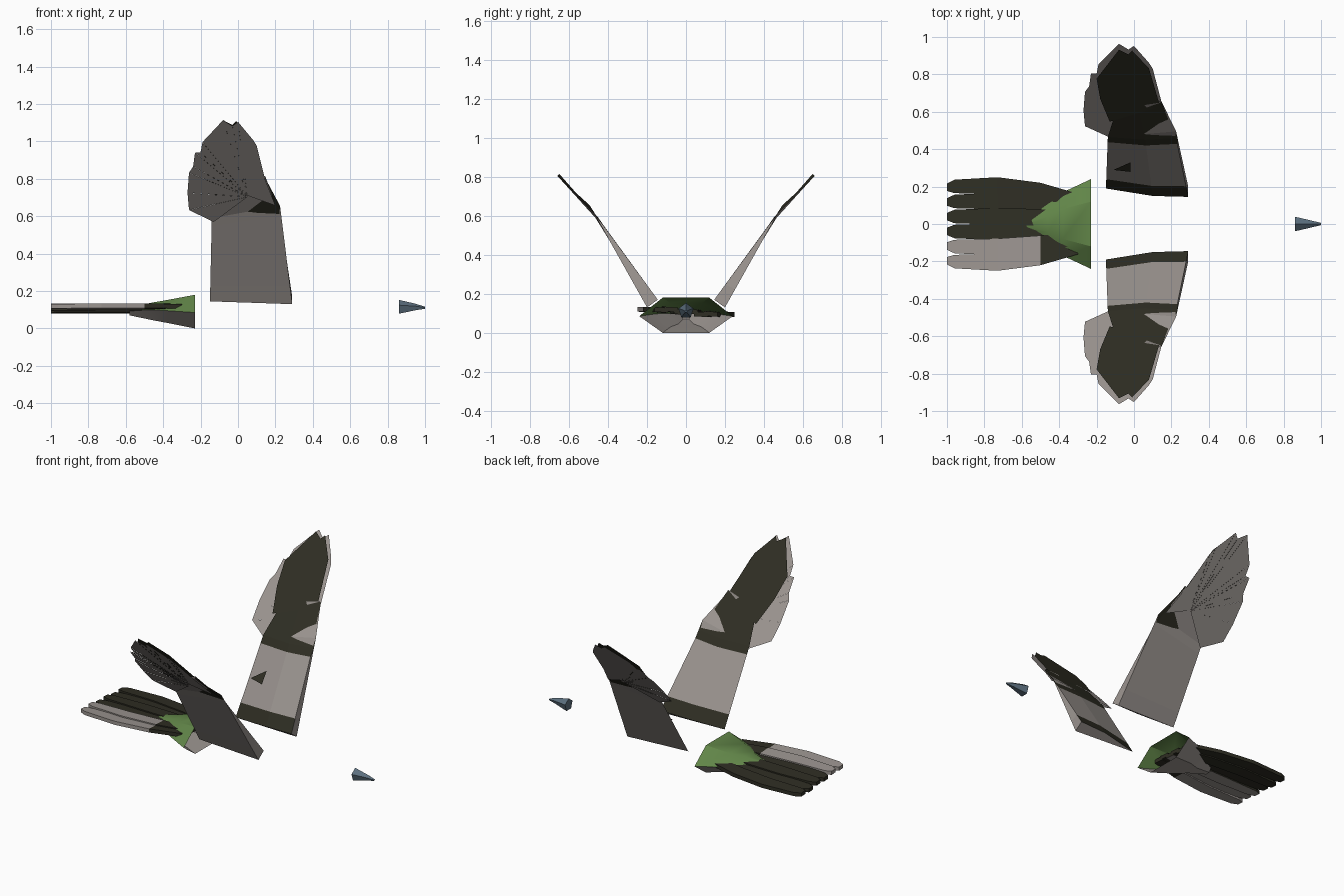
import bpy, bmesh
from mathutils import Vector

cube = bpy.data.objects.get("Cube")
if cube:
    bpy.data.objects.remove(cube)


def material(name, rgb):
    m = bpy.data.materials.new(name)
    m.use_nodes = True
    m.diffuse_color = (*rgb, 1)
    m.node_tree.nodes["Principled BSDF"].inputs["Base Color"].default_value = (*rgb, 1)
    return m


PALETTE = [material("warm grey", (0.33, 0.30, 0.28)),
           material("dark olive", (0.028, 0.027, 0.017)),
           material("moss green", (0.12, 0.235, 0.065)),
           material("slate blue", (0.107, 0.16, 0.21))]
GREY, DARK, GREEN, BLUE = range(4)


def make(name, verts, faces, rule, smooth=False):
    """Mesh object whose face colours come from rule(face)."""
    bm = bmesh.new()
    vs = [bm.verts.new(v) for v in verts]
    for f in faces:
        bm.faces.new([vs[i] for i in f])
    bmesh.ops.recalc_face_normals(bm, faces=bm.faces)
    for f in bm.faces:
        f.material_index = rule(f)
    mesh = bpy.data.meshes.new(name)
    bm.to_mesh(mesh)
    bm.free()
    for m in PALETTE:
        mesh.materials.append(m)
    ob = bpy.data.objects.new(name, mesh)
    bpy.context.collection.objects.link(ob)
    if smooth:
        bpy.ops.object.select_all(action='DESELECT')
        ob.select_set(True)
        bpy.context.view_layer.objects.active = ob
        bpy.ops.object.shade_smooth_by_angle(angle=0.6)
    return ob


def loft(rings, cap_start=True, cap_end=True):
    """Join equal rings of points into a tube."""
    n = len(rings[0])
    faces = [(r * n + i, r * n + (i + 1) % n, (r + 1) * n + (i + 1) % n, (r + 1) * n + i)
             for r in range(len(rings) - 1) for i in range(n)]
    if cap_start:
        faces.append(tuple(range(n)))
    if cap_end:
        faces.append(tuple(range((len(rings) - 1) * n, len(rings) * n)))
    return [p for ring in rings for p in ring], faces


# Beak: five-sided taper
from math import cos, sin, tau
beak = [[(x, r * sin(tau * i / 5), z + r * cos(tau * i / 5)) for i in range(5)]
        for x, r, z in ((0.86, 0.041, 0.112), (0.95, 0.019, 0.113), (1.0, 0.006, 0.11))]
make("beak", *loft(beak), lambda f: BLUE)

# Rump: open six-sided shell, green above and grey below
rump = [[(x, w, m), (x, t, top), (x, -t, top), (x, -w, m), (x, -t, bot), (x, t, bot)]
        for x, w, t, m, top, bot in ((-0.23, 0.24, 0.12, 0.085, 0.18, 0.0),
                                     (-0.38, 0.17, 0.08, 0.095, 0.152, 0.03),
                                     (-0.46, 0.12, 0.04, 0.10, 0.138, 0.045),
                                     (-0.58, 0.03, 0.015, 0.10, 0.115, 0.07))]
make("rump", *loft(rump, False),
     lambda f: GREEN if f.normal.z > 0 else GREY, smooth=True)


# Tail feathers: overlapping thin slats, slightly banked
def tail_feather(index, yc):
    z = 0.103 - 0.07 * yc + 0.008 * (index % 2)
    rings = []
    for x, spread, half in ((-0.3, 0.62, 0.035), (-0.5, 0.86, 0.044), (-0.73, 1.0, 0.045),
                            (-0.96, 0.98, 0.036), (-1.0, 0.96, 0.02)):
        y = yc * spread
        tilt = 0.07 * half
        rings.append([(x, y - half, z + tilt + 0.012), (x, y + half, z - tilt + 0.012),
                      (x, y + half, z - tilt - 0.012), (x, y - half, z + tilt - 0.012)])

    def colour(f):
        c = f.calc_center_median()
        if yc < -0.1:
            return GREY if c.x < -0.5 else DARK
        return GREY if f.normal.z < -0.5 and yc < 0.03 else DARK
    make("tail_feather_%d" % (index + 1), *loft(rings), colour)


for i in range(6):
    tail_feather(i, -0.205 + i * 0.082)

# Wing arm sections: leading top, mid top, trailing edge, leading underside
ROOT = [Vector(p) for p in ((0.29, 0.145, 0.17), (0.1, 0.15, 0.165),
                            (-0.15, 0.19, 0.145), (0.29, 0.2, 0.13))]
WRIST = [Vector(p) for p in ((0.225, 0.46, 0.6), (0.06, 0.45, 0.59),
                             (-0.14, 0.465, 0.59), (0.225, 0.495, 0.655))]
HAND = [Vector(p) for p in ((0.145, 0.65, 0.815), (0.02, 0.63, 0.79),
                            (-0.11, 0.56, 0.71), (0.145, 0.66, 0.805))]
BANDS = (0, 0.18, 0.9, 1)

# Outline of the feather fan and the dark tip, as x and y on the sloping plane
FAN = ((0.2, 0.53), (0.145, 0.66), (0.1, 0.83), (0.08, 0.86), (0, 0.95), (-0.03, 0.93),
       (-0.08, 0.96), (-0.19, 0.85), (-0.2, 0.8), (-0.23, 0.8), (-0.24, 0.73), (-0.262, 0.7),
       (-0.27, 0.6), (-0.262, 0.515), (-0.13, 0.455))
TIP = ((0.14, 0.64), (0.08, 0.845), (-0.01, 0.94), (-0.03, 0.92), (-0.08, 0.945),
       (-0.2, 0.79), (-0.18, 0.68), (-0.13, 0.56))


def on_plane(x, y, side, lift=0.0):
    return (x, side * (y - lift), 0.09 + 1.07 * y + lift)


def build_wing(prefix, side):
    rings = [[a.lerp(b, t) for a, b in zip(ROOT, WRIST)] for t in BANDS] + [HAND]
    rings = [[(p.x, side * p.y, p.z) for p in ring] for ring in rings]

    def arm_colour(f):
        c = f.calc_center_median()
        upper = f.normal.y * side < -0.3 and f.normal.z > 0 and abs(f.normal.x) < 0.7
        bare = 0.24 < c.z < 0.54
        return DARK if upper and not bare else GREY
    make(prefix + "_wing_arm", *loft(rings), arm_colour)

    # Fan of feathers sharing one hub, each a little behind the last
    verts, faces = [], []
    for i in range(len(FAN) - 1):
        lift = -0.0006 * i
        verts += [on_plane(0.05, 0.58, side, lift),
                  on_plane(*FAN[i], side, lift), on_plane(*FAN[i + 1], side, lift)]
        faces.append((3 * i, 3 * i + 1, 3 * i + 2))
    make(prefix + "_wing_feathers", verts, faces, lambda f: GREY)

    # Dark upper tip
    make(prefix + "_wing_tip", [on_plane(x, y, side, 0.013) for x, y in TIP],
         [tuple(range(len(TIP)))], lambda f: DARK)


build_wing("left", 1)
build_wing("right", -1)

# Small dark patch lying on the left wing
slope = (WRIST[1].z - ROOT[1].z) / (WRIST[1].y - ROOT[1].y)
patch = [(x, y - 0.006, ROOT[1].z + slope * (y - ROOT[1].y) + 0.008)
         for x, y in ((-0.11, 0.295), (-0.02, 0.285), (-0.02, 0.335))]
make("left_wing_patch", patch, [(0, 1, 2)], lambda f: DARK)
